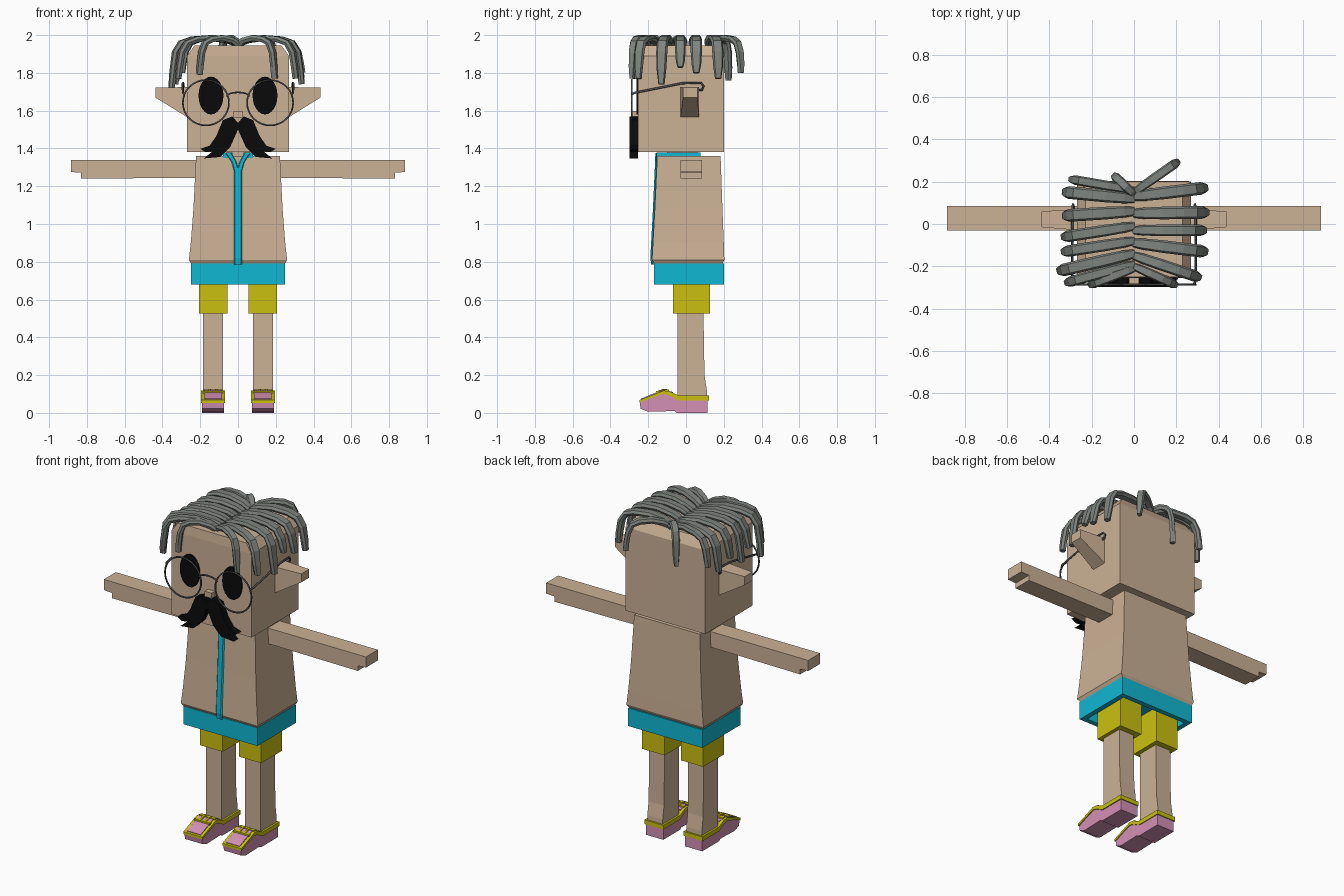
import bpy, bmesh, math
from mathutils import Vector

cube = bpy.data.objects.get("Cube")
if cube:
    bpy.data.objects.remove(cube, do_unlink=True)


def material(name, r, g, b):
    m = bpy.data.materials.new(name)
    m.use_nodes = True
    m.diffuse_color = (r, g, b, 1)
    m.node_tree.nodes["Principled BSDF"].inputs["Base Color"].default_value = (r, g, b, 1)
    return m


SKIN = material("skin tan", .6, .44, .305)
CYAN = material("cyan cloth", .005, .48, .65)
YELLOW = material("yellow cloth", .6, .53, .005)
PINK = material("pink shoe", .65, .28, .46)
GREY = material("grey hair", .21, .23, .21)
METAL = material("dark metal", .08, .08, .08)
BLACK = material("black", .003, .003, .003)


def finish(name, bm, mat):
    bmesh.ops.recalc_face_normals(bm, faces=bm.faces[:])
    me = bpy.data.meshes.new(name)
    bm.to_mesh(me)
    bm.free()
    me.materials.append(mat)
    ob = bpy.data.objects.new(name, me)
    bpy.context.scene.collection.objects.link(ob)
    return ob


def skin_rings(name, rings, mat):
    """Bridge successive rings of points and cap both ends."""
    bm = bmesh.new()
    rows = [[bm.verts.new(p) for p in ring] for ring in rings]
    n = len(rows[0])
    for a, b in zip(rows, rows[1:]):
        for i in range(n):
            j = (i + 1) % n
            bm.faces.new((a[i], a[j], b[j], b[i]))
    bm.faces.new(rows[0])
    bm.faces.new(rows[-1])
    return finish(name, bm, mat)


def loft(name, mat, *levels):
    """Stack of rectangles: (z, x0, x1, y0, y1)."""
    return skin_rings(name, [[(a, c, z), (b, c, z), (b, d, z), (a, d, z)]
                             for z, a, b, c, d in levels], mat)


def box(name, mat, x0, x1, y0, y1, z0, z1):
    return loft(name, mat, (z0, x0, x1, y0, y1), (z1, x0, x1, y0, y1))


def side_prism(name, mat, yz, x0, x1):
    return skin_rings(name, [[(x, y, z) for y, z in yz] for x in (x0, x1)], mat)


def front_prism(name, mat, xz, y0, y1):
    return skin_rings(name, [[(x, y, z) for x, z in xz] for y in (y0, y1)], mat)


def ribbon(name, mat, pts, widths, thick, across):
    """Flat strap with bevelled sides swept along a path."""
    pts = [Vector(p) for p in pts]
    across = Vector(across).normalized()
    rings = []
    for i, p in enumerate(pts):
        tangent = pts[min(i + 1, len(pts) - 1)] - pts[max(i - 1, 0)]
        up = across.cross(tangent).normalized() * thick / 2
        w = across * widths[i] / 2
        rings.append([p + w, p + w * .7 + up, p - w * .7 + up,
                      p - w, p - w * .7 - up, p + w * .7 - up])
    return skin_rings(name, rings, mat)


def wire(name, mat, pts, radius):
    cu = bpy.data.curves.new(name, 'CURVE')
    cu.dimensions = '3D'
    cu.bevel_depth = radius
    cu.bevel_resolution = 1
    sp = cu.splines.new('POLY')
    sp.points.add(len(pts) - 1)
    for q, p in zip(sp.points, pts):
        q.co = (*p, 1)
    cu.materials.append(mat)
    ob = bpy.data.objects.new(name, cu)
    bpy.context.scene.collection.objects.link(ob)


def oval(cx, cz, rx, rz, n):
    return [(cx + rx * math.cos(k * math.tau / n), cz + rz * math.sin(k * math.tau / n))
            for k in range(n)]


# Head, neck and nose
loft("head", SKIN, (1.38, -.27, .27, -.255, .2), (1.89, -.27, .27, -.255, .2),
     (1.945, -.23, .23, -.25, .17))
box("neck", SKIN, -.06, .06, -.1, .06, 1.33, 1.39)
box("nose", SKIN, -.024, .024, -.288, -.25, 1.565, 1.597)

# Torso, flaring to the hem
loft("torso", SKIN, (.785, -.245, .245, -.165, .19), (.81, -.26, .26, -.18, .203),
     (.9, -.25, .25, -.175, .2), (1.08, -.236, .236, -.165, .193),
     (1.36, -.222, .222, -.152, .183))

# Belt, hollow underneath
loft("belt", CYAN, (.74, -.22, .22, -.14, .17), (.68, -.22, .22, -.14, .17),
     (.68, -.25, .25, -.17, .2), (.79, -.25, .25, -.17, .2))

# Front strip
ribbon("front_strip", CYAN, [(0, -.177, .785), (0, -.182, .82), (0, -.168, 1.08), (0, -.158, 1.3)],
       [.042] * 4, .014, (1, 0, 0))

for s, side in ((1, "left"), (-1, "right")):
    def mx(a, b):
        return sorted((a * s, b * s))

    # Collar
    box(side + "_collar", CYAN, *mx(.03, .08), -.155, .078, 1.35, 1.378)
    ribbon(side + "_lapel", CYAN, [(s * .006, -.158, 1.275), (s * .022, -.157, 1.33),
           (s * .05, -.155, 1.375)], [.026, .026, .034], .014, (1, 0, 0))

    # Ear, tapering outwards
    skin_rings(side + "_ear", [
        [(s * .26, -.03, 1.725), (s * .26, .07, 1.725), (s * .26, .07, 1.56), (s * .26, -.03, 1.56)],
        [(s * .438, -.015, 1.722), (s * .438, .06, 1.722), (s * .438, .06, 1.67),
         (s * .438, -.015, 1.67)]], SKIN)

    # Arm with a stepped hand
    front_prism(side + "_arm", SKIN, [(s * x, z) for x, z in (
        (.2, 1.34), (.885, 1.34), (.885, 1.275), (.83, 1.272), (.83, 1.24), (.2, 1.245))],
        -.03, .085)

    # Eye
    front_prism(side + "_eye", BLACK, oval(s * .143, 1.68, .066, .1, 24), -.263, -.254)

    # Moustache half
    front_prism(side + "_moustache", BLACK, [(s * x, z) for x, z in (
        (0, 1.535), (.03, 1.57), (.08, 1.55), (.115, 1.465), (.15, 1.415), (.2, 1.398),
        (.17, 1.38), (.135, 1.385), (.18, 1.347), (.095, 1.355), (.04, 1.41), (0, 1.5))],
        -.298, -.253)

    # Spectacles
    rim = oval(s * .17, 1.642, .122, .12, 32)
    wire(side + "_rim", METAL, [(x, -.287, z) for x, z in rim + rim[:1]], .005)
    wire(side + "_temple", METAL, [(s * x, y, z) for x, y, z in (
        (.282, -.287, 1.688), (.292, -.27, 1.695), (.292, -.02, 1.745), (.29, .08, 1.747),
        (.288, .093, 1.73), (.286, .085, 1.71), (.284, .068, 1.71))], .006)

    # Shorts and leg
    box(side + "_shorts", YELLOW, *mx(.055, .206), -.07, .128, .525, .75)
    a, b = mx(.08, .184)
    loft(side + "_leg", SKIN, (.07, a, b, -.045, .112), (.12, a, b, -.045, .11),
         (.2, a, b, -.045, .098), (.55, a, b, -.045, .092))

    # Shoe with sole, trim, toe cap and laces
    side_prism(side + "_shoe", PINK, [(-.245, .055), (-.24, .022), (-.2, .006), (-.06, .01),
               (-.05, 0), (.115, 0), (.115, .07), (-.04, .07), (-.11, .105), (-.19, .08)],
               *mx(.073, .19))
    side_prism(side + "_shoe_trim", YELLOW, [(-.247, .053), (-.19, .076), (-.12, .1), (-.09, .092),
               (-.04, .066), (.121, .066), (.121, .092), (-.04, .092), (-.09, .115), (-.12, .118),
               (-.19, .09), (-.247, .068)], *mx(.068, .196))
    side_prism(side + "_toe_cap", PINK, [(-.238, .05), (-.06, .05), (-.07, .111), (-.12, .121),
               (-.19, .096), (-.238, .075)], *mx(.085, .178))
    for k, (y, z) in enumerate(((-.1, .118), (-.15, .111))):
        box(side + "_lace_%d" % k, YELLOW, *mx(.08, .184), y - .01, y + .01, z - .02, z + .005)
    for x in (.115, .15):
        ribbon(side + "_lace_bar", YELLOW, [(s * x, -.155, .111), (s * x, -.12, .123),
               (s * x, -.09, .12)], [.014] * 3, .008, (1, 0, 0))

# Spectacle bridge
wire("bridge", METAL, [(.06 * math.cos(a), -.287, 1.675 + .022 * math.sin(a))
                       for a in [math.pi * k / 8 for k in range(9)]], .005)

# Hair locks: root y, tip x, tip y, tip z, width
ARC = ((0, 0), (.15, .6), (.42, 1), (.7, .8), (.87, .25))
locks = [
    (.13, .33, .17, 1.77, .06), (.05, .335, .055, 1.8, .06), (-.03, .325, -.03, 1.83, .055),
    (-.09, .33, -.13, 1.74, .06), (-.15, .3, -.25, 1.77, .055), (-.2, .19, -.285, 1.77, .045),
    (.15, .2, .29, 1.8, .045),
    (.12, -.32, .15, 1.76, .06), (.16, -.29, .21, 1.8, .045), (.06, -.32, .04, 1.8, .06),
    (-.01, -.325, -.06, 1.74, .055), (-.08, -.325, -.13, 1.8, .055), (-.14, -.345, -.22, 1.72, .06),
    (-.19, -.31, -.275, 1.77, .05), (-.21, -.2, -.285, 1.79, .045), (.14, -.09, .225, 1.76, .045),
]
for k, (y0, x1, y1, z1, w) in enumerate(locks):
    path = [(x1 * t, y0 + (y1 - y0) * t, 1.95 + .035 * h) for t, h in ARC]
    path += [(x1 * .96, y0 + (y1 - y0) * .96, 1.91), (x1, y1, (1.89 + z1) / 2), (x1 * 1.02, y1, z1)]
    ribbon("hair_lock_%d" % k, GREY, path, [w * f for f in (.7, .9, 1, 1, 1, 1, .85, .55)],
           .03, (-(y1 - y0), x1, 0))
